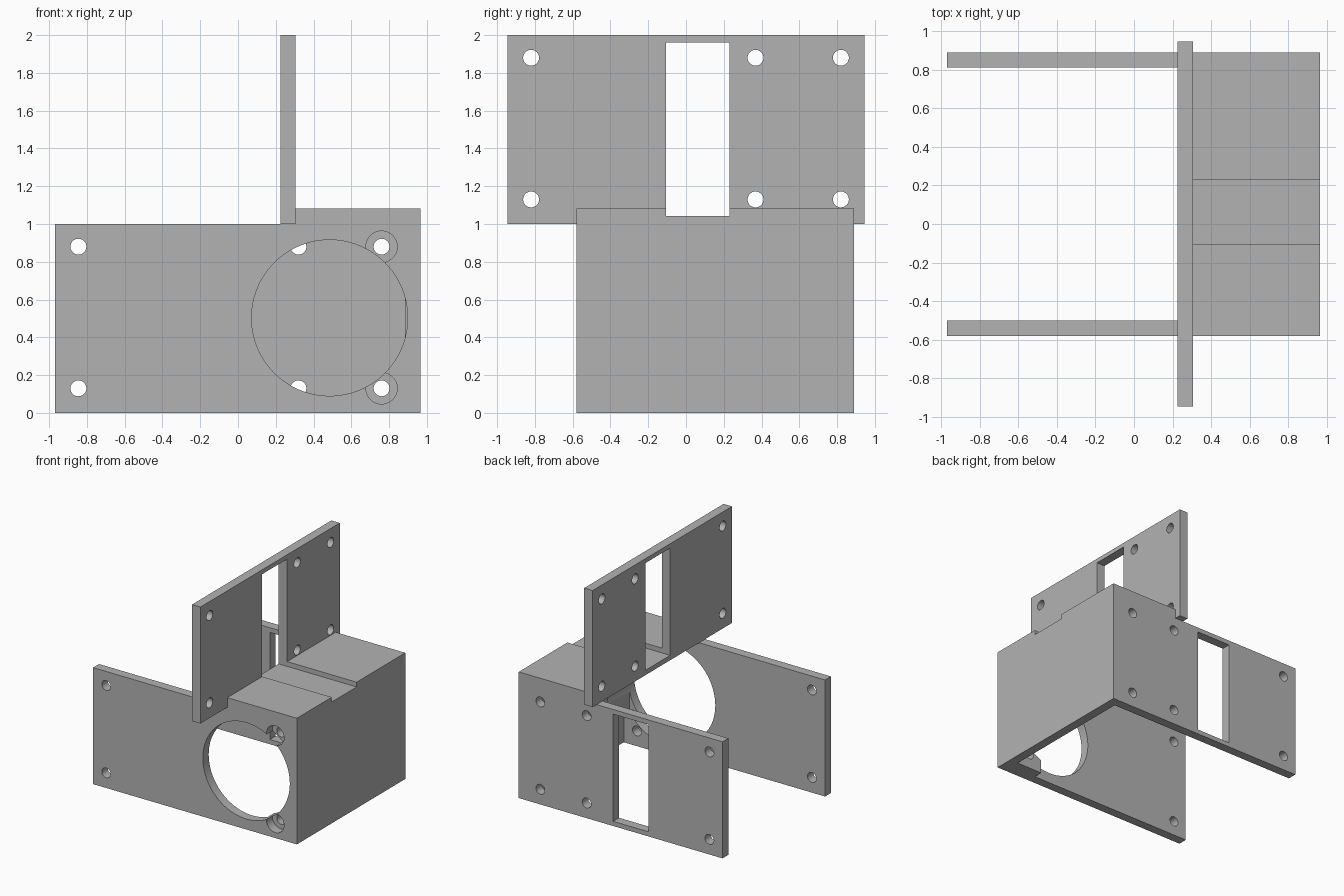
import bpy
from math import pi

if "Cube" in bpy.data.objects:
    bpy.data.objects.remove(bpy.data.objects["Cube"])

gray = bpy.data.materials.new("plain gray")
gray.use_nodes = True
color = (0.45, 0.45, 0.45, 1)
gray.diffuse_color = color
gray.node_tree.nodes["Principled BSDF"].inputs["Base Color"].default_value = color


def box(name, x, y, z):
    """Axis-aligned box from (min, max) pairs."""
    spans = (x, y, z)
    bpy.ops.mesh.primitive_cube_add(size=1, location=[(a + b) / 2 for a, b in spans])
    ob = bpy.context.object
    ob.name = name
    ob.scale = [b - a for a, b in spans]
    bpy.ops.object.transform_apply(location=True, rotation=False, scale=True)
    ob.data.materials.append(gray)
    return ob


def bore(axis, u, z, radius, start, end, sides=48):
    """Round cutter along x or y; u is the other horizontal coordinate."""
    mid = (start + end) / 2
    location = (mid, u, z) if axis == "x" else (u, mid, z)
    rotation = (0, pi / 2, 0) if axis == "x" else (pi / 2, 0, 0)
    bpy.ops.mesh.primitive_cylinder_add(vertices=sides, radius=radius, depth=end - start,
                                        location=location, rotation=rotation)
    ob = bpy.context.object
    ob.data.materials.append(gray)
    return ob


def carve(target, cutters):
    """Subtract each cutter, then remove it."""
    bpy.ops.object.select_all(action="DESELECT")
    bpy.context.view_layer.objects.active = target
    target.select_set(True)
    for cutter in cutters:
        cutter.hide_render = True
        mod = target.modifiers.new("cut", "BOOLEAN")
        mod.operation = "DIFFERENCE"
        mod.solver = "EXACT"
        mod.object = cutter
        bpy.ops.object.modifier_apply(modifier=mod.name)
        bpy.data.objects.remove(cutter)
    bpy.ops.object.shade_smooth_by_angle()


HOLE, HEAD = 0.042, 0.083
ROWS = (0.13, 0.88)          # screw hole heights
FAR, NEAR, MID = -0.845, 0.76, 0.32


def motor_opening():
    return bore("y", 0.485, 0.503, 0.413, -0.7, -0.2, 96)


# Main bracket: two side panels joined by an end wall and a thick top
body = box("bracket_body", (-0.97, 0.965), (-0.58, 0.89), (0, 1.083))
cuts = [
    box("cavity", (-2, 0.885), (-0.5, 0.81), (-1, 1.0)),
    box("step", (-2, 0.305), (-2, 2), (1.0, 2)),
    box("groove", (0.2, 2), (-0.107, 0.23), (1.042, 2)),
    box("window", (-0.265, 0.068), (0.6, 1.2), (0.04, 0.96)),
    motor_opening(),
]
for z in ROWS:
    cuts += [bore("y", x, z, HOLE, -1, 1) for x in (FAR, NEAR)]
    cuts += [bore("y", MID, z, HOLE, 0.6, 1), bore("y", NEAR, z, HEAD, -0.7, -0.4)]
carve(body, cuts)

# Screw bosses behind the front panel, trimmed by the round opening
for name, z, span in (("lower_boss", ROWS[0], (0, 0.255)), ("upper_boss", ROWS[1], (0.755, 1.0))):
    boss = box(name, (0.635, 0.885), (-0.5, -0.42), span)
    carve(boss, [motor_opening(), bore("y", NEAR, z, HOLE, -0.7, -0.2)])

# Upright cross plate with its slot and screw holes
plate = box("upright_plate", (0.225, 0.305), (-0.945, 0.945), (1.0, 2.0))
cuts = [box("slot", (0, 0.6), (-0.107, 0.23), (1.042, 1.962))]
for z in ROWS:
    cuts += [bore("x", y, z + 1, HOLE, 0, 0.6) for y in (-0.82, 0.368, 0.82)]
carve(plate, cuts)
